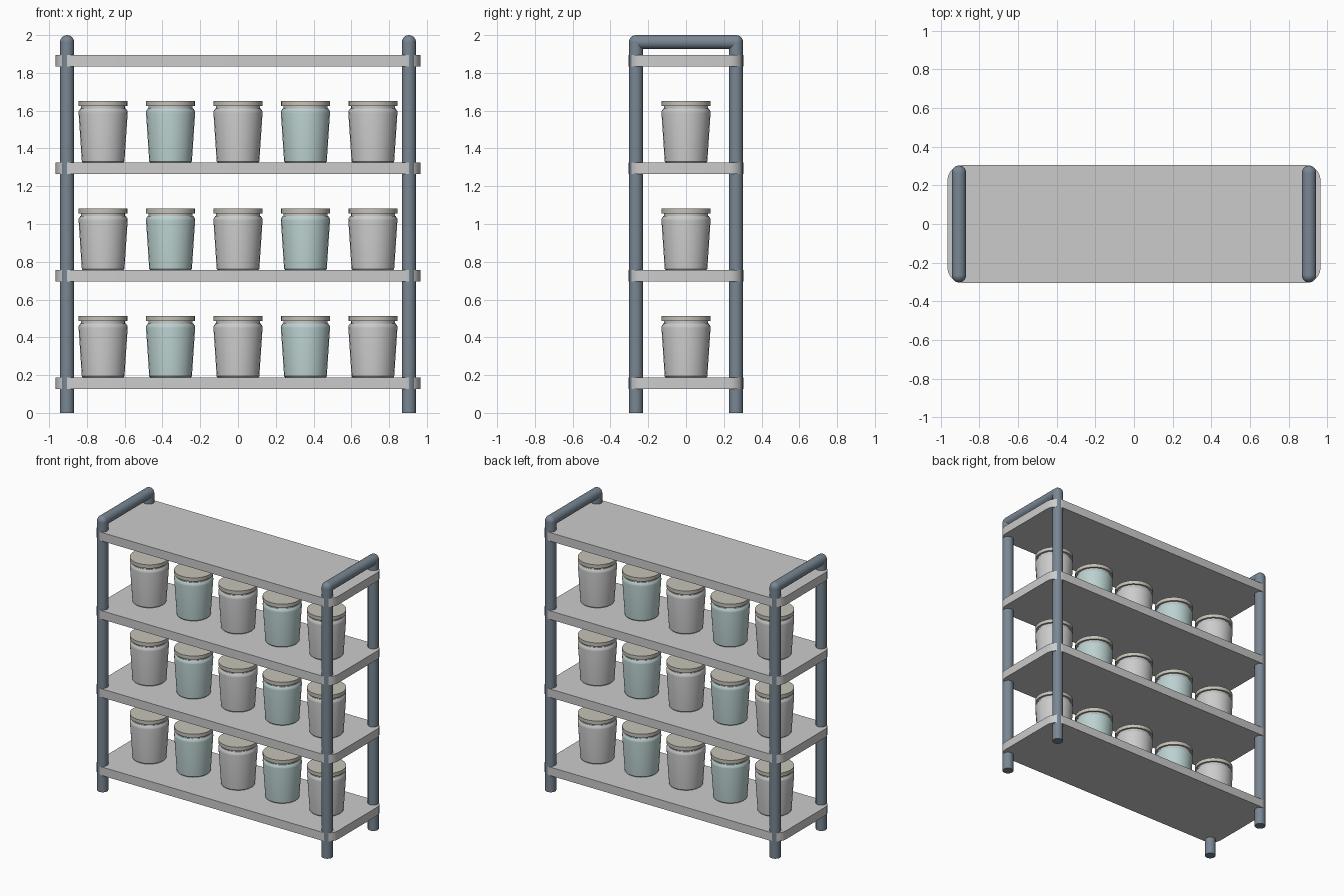
import bpy, bmesh, math
from mathutils import Matrix, Vector

if "Cube" in bpy.data.objects:
    bpy.data.objects.remove(bpy.data.objects["Cube"])


def material(name, rgb):
    m = bpy.data.materials.new(name)
    m.diffuse_color = (*rgb, 1)
    m.use_nodes = True
    m.node_tree.nodes["Principled BSDF"].inputs["Base Color"].default_value = m.diffuse_color
    return m


STEEL = material("steel", (0.19, 0.24, 0.29))
AQUA = material("aqua_glass", (0.50, 0.64, 0.63))
WOOD = material("pale_wood", (0.56, 0.54, 0.47))
SEAL = material("pale_seal", (0.85, 0.87, 0.86))


def finish(name, bm, mat=None, angle=35):
    bmesh.ops.recalc_face_normals(bm, faces=bm.faces)
    me = bpy.data.meshes.new(name)
    bm.to_mesh(me)
    bm.free()
    ob = bpy.data.objects.new(name, me)
    bpy.context.collection.objects.link(ob)
    if mat:
        me.materials.append(mat)
    bpy.ops.object.select_all(action='DESELECT')
    ob.select_set(True)
    bpy.context.view_layer.objects.active = ob
    bpy.ops.object.shade_smooth_by_angle(angle=math.radians(angle))
    return ob


def lathe(name, profile, loc, mat=None, sides=24):
    """Closed solid of revolution from (radius, z) points."""
    bm = bmesh.new()
    rings = []
    for r, z in profile:
        rings.append([bm.verts.new((loc[0] + r * math.cos(2 * math.pi * i / sides),
                                    loc[1] + r * math.sin(2 * math.pi * i / sides),
                                    loc[2] + z)) for i in range(sides)])
    for a, b in zip(rings, rings[1:]):
        for i in range(sides):
            j = (i + 1) % sides
            bm.faces.new((a[i], a[j], b[j], b[i]))
    bm.faces.new(rings[0])
    bm.faces.new(rings[-1])
    return finish(name, bm, mat)


# End frames: two posts joined by a top handle with ball corners
R, PX, PY, TOP = 0.037, 0.905, 0.265, 1.963


def tube(bm, a, b):
    a, b = Vector(a), Vector(b)
    rot = (b - a).to_track_quat('Z', 'Y').to_matrix().to_4x4()
    bmesh.ops.create_cone(bm, cap_ends=True, segments=24, radius1=R, radius2=R,
                          depth=(b - a).length,
                          matrix=Matrix.Translation((a + b) / 2) @ rot)


for side, x in (("left", -PX), ("right", PX)):
    bm = bmesh.new()
    for y in (-PY, PY):
        tube(bm, (x, y, 0), (x, y, TOP))
        bmesh.ops.create_uvsphere(bm, u_segments=24, v_segments=12, radius=R,
                                  matrix=Matrix.Translation((x, y, TOP)))
    tube(bm, (x, -PY, TOP), (x, PY, TOP))
    finish(side + "_frame", bm, STEEL)

# Shelves: flat boards with rounded corners
HX, HY, CR, THICK = 0.965, 0.305, 0.08, 0.062
SHELF_TOPS = (0.188, 0.757, 1.326, 1.896)


def shelf(name, top):
    bm = bmesh.new()
    verts = []
    for k, (sx, sy) in enumerate(((1, 1), (-1, 1), (-1, -1), (1, -1))):
        for i in range(6):
            a = math.pi / 2 * (k + i / 5)
            verts.append(bm.verts.new((sx * (HX - CR) + CR * math.cos(a),
                                       sy * (HY - CR) + CR * math.sin(a), top - THICK)))
    face = bm.faces.new(verts)
    ext = bmesh.ops.extrude_face_region(bm, geom=[face])
    bmesh.ops.translate(bm, vec=(0, 0, THICK),
                        verts=[v for v in ext["geom"] if isinstance(v, bmesh.types.BMVert)])
    # the extrude keeps the bottom only when it is rebuilt
    if not any(f.calc_center_median().z < top - THICK + 1e-4 for f in bm.faces):
        bm.faces.new(verts)
    finish(name, bm)


for n, top in enumerate(SHELF_TOPS):
    shelf(f"shelf_{n + 1}", top)

# Jars: tapered body, seal ring and lid, five on each of the lower shelves
BODY = [(0.108, 0), (0.113, 0.006), (0.130, 0.262), (0.129, 0.272), (0.120, 0.286)]
RING = [(0.116, 0.284), (0.116, 0.300)]
LID = [(0.130, 0.298), (0.130, 0.324)]
for n, top in enumerate(SHELF_TOPS[:3]):
    for i in range(5):
        loc = (0.357 * (i - 2), 0, top)
        tag = f"{n + 1}_{i + 1}"
        lathe("jar_body_" + tag, BODY, loc, AQUA if i % 2 else None)
        lathe("jar_seal_" + tag, RING, loc, SEAL)
        lathe("jar_lid_" + tag, LID, loc, WOOD)
